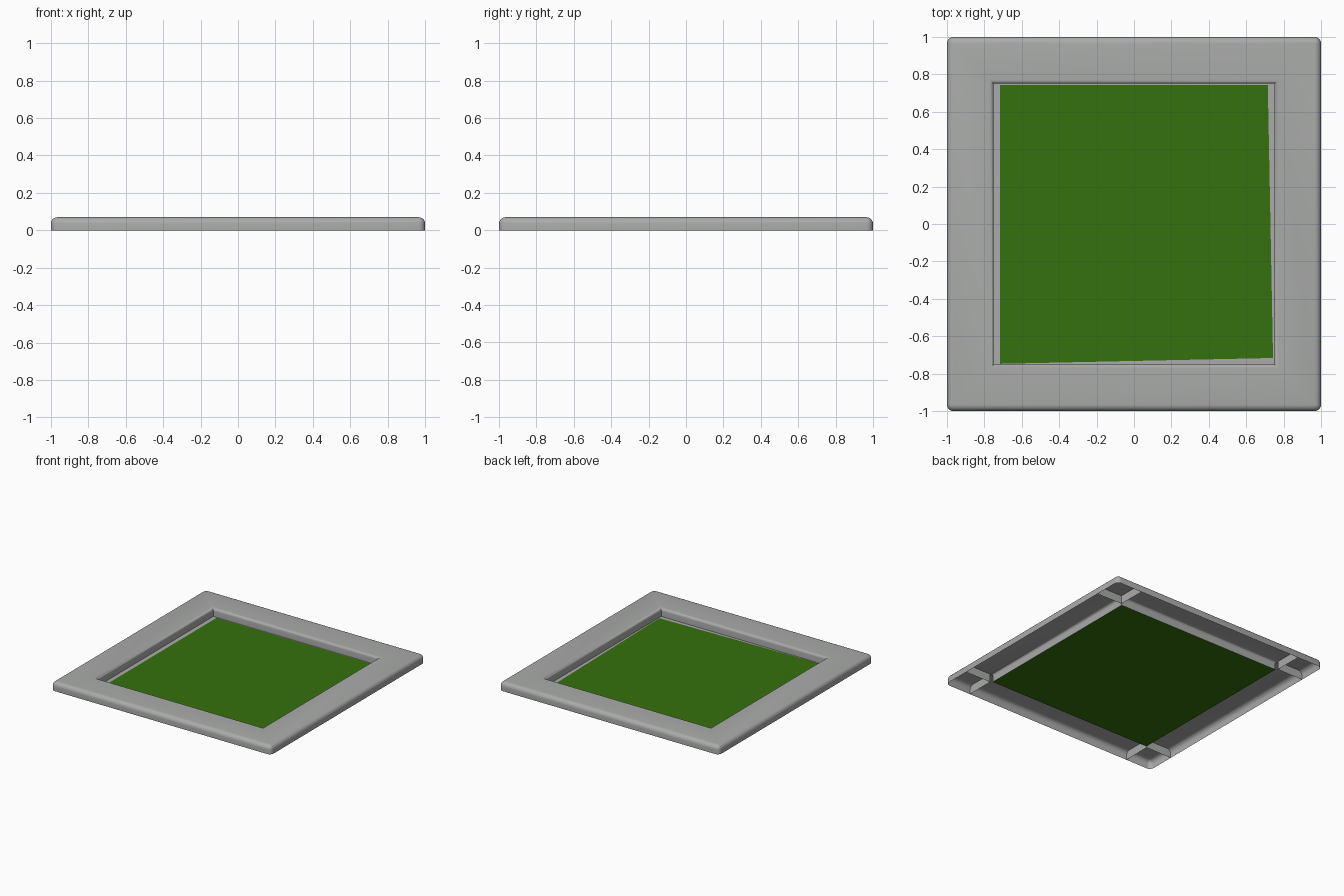
import bpy, bmesh, math

cube = bpy.data.objects.get("Cube")
if cube:
    bpy.data.objects.remove(cube, do_unlink=True)


def material(name, rgb):
    m = bpy.data.materials.new(name)
    m.use_nodes = True
    m.diffuse_color = (*rgb, 1)
    m.node_tree.nodes["Principled BSDF"].inputs["Base Color"].default_value = (*rgb, 1)
    return m


grey = material("stone grey", (0.40, 0.41, 0.40))
green = material("grass green", (0.036, 0.165, 0.004))


def add_object(name, bm, mat, smooth=None):
    mesh = bpy.data.meshes.new(name)
    bm.to_mesh(mesh)
    bm.free()
    mesh.materials.append(mat)
    ob = bpy.data.objects.new(name, mesh)
    bpy.context.collection.objects.link(ob)
    if smooth:
        bpy.ops.object.select_all(action="DESELECT")
        ob.select_set(True)
        bpy.context.view_layer.objects.active = ob
        bpy.ops.object.shade_smooth_by_angle(angle=math.radians(smooth))
    return ob


HEIGHT, ROUND, INNER = 0.07, 0.035, 0.75


def arc(cx, cz, r, start, end, steps=5):
    angles = [math.radians(start + (end - start) * i / steps) for i in range(steps + 1)]
    return [(cx + r * math.cos(a), cz + r * math.sin(a)) for a in angles]


# Rail profile: distance from the centre and height, outside to inside
outer_half = [(1, 0)] + arc(1 - ROUND, HEIGHT - ROUND, ROUND, 0, 90)
inner_half = arc(INNER + 0.022, HEIGHT - 0.022, 0.022, 90, 180) + [(INNER, 0.002)]


def square_ring(bm, d, z, steps=4):
    """Square outline whose corners are rounded only near the outer edge."""
    r = max(0, d - (1 - ROUND))
    verts = []
    for corner in range(4):
        base = math.pi / 2 * corner
        sx, sy = [(1, 1), (-1, 1), (-1, -1), (1, -1)][corner]
        for i in range(steps + 1):
            a = base + math.pi / 2 * i / steps
            verts.append(bm.verts.new((sx * (d - r) + r * math.cos(a),
                                       sy * (d - r) + r * math.sin(a), z)))
    return verts


# Hollow frame, open underneath
bm = bmesh.new()
rings = [square_ring(bm, d, z) for d, z in outer_half + inner_half]
for a, b in zip(rings, rings[1:]):
    for i in range(len(a)):
        j = (i + 1) % len(a)
        bm.faces.new((a[i], a[j], b[j], b[i]))
bmesh.ops.remove_doubles(bm, verts=bm.verts, dist=1e-5)
add_object("frame", bm, grey, 40)

# Partitions under the frame that close off each corner block
bm = bmesh.new()
wall = 0.765
outline = [(wall, 0.002)] + [(wall, HEIGHT - 0.001)] + outer_half[::-1]
for sx in (1, -1):
    for sy in (1, -1):
        bm.faces.new([bm.verts.new((sx * wall, sy * d, z)) for d, z in outline])
        bm.faces.new([bm.verts.new((sx * d, sy * wall, z)) for d, z in outline])
add_object("corner_partitions", bm, grey)

# Uneven lip at the foot of the inner wall
bm = bmesh.new()
signs = [(-1, -1), (1, -1), (1, 1), (-1, 1)]
edge = [bm.verts.new((x * INNER, y * INNER, 0.003)) for x, y in signs]
foot = [bm.verts.new((x, y, 0.003)) for x, y in
        [(-0.715, -0.747), (0.743, -0.716), (0.715, 0.743), (-0.715, 0.743)]]
for i in range(4):
    j = (i + 1) % 4
    bm.faces.new((edge[i], edge[j], foot[j], foot[i]))
add_object("inner_lip", bm, grey)

# Grass panel
bm = bmesh.new()
bm.faces.new([bm.verts.new((x * INNER, y * INNER, 0)) for x, y in signs])
add_object("grass_panel", bm, green)
